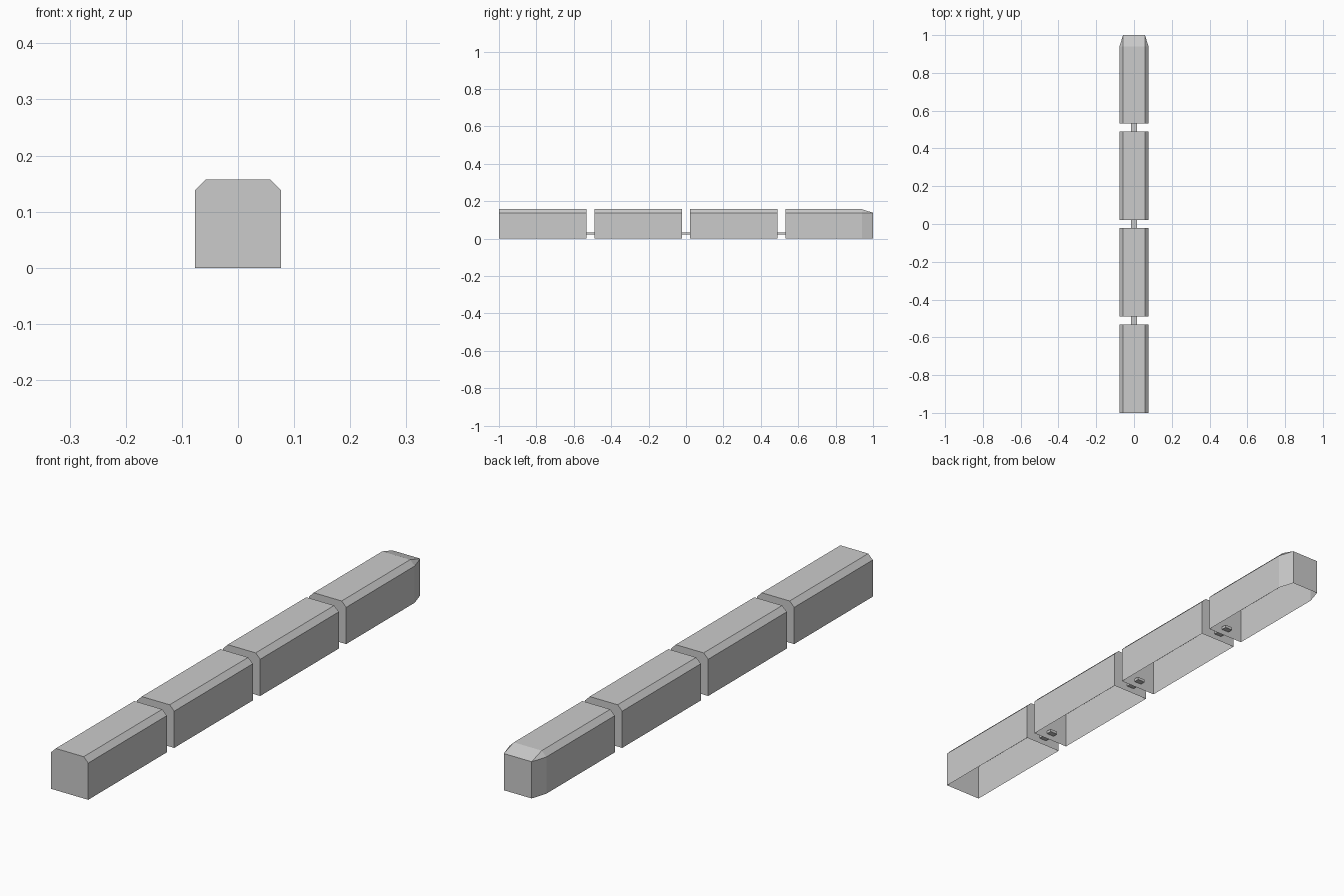
import bpy, bmesh

if "Cube" in bpy.data.objects:
    bpy.data.objects.remove(bpy.data.objects["Cube"])

W, H, C = 0.077, 0.157, 0.019    # half width, height, roof chamfer
LENGTH, GAP, NOSE = 0.467, 0.044, 0.06
PITCH = LENGTH + GAP


def add_object(name, bm):
    bmesh.ops.recalc_face_normals(bm, faces=bm.faces)
    mesh = bpy.data.meshes.new(name)
    bm.to_mesh(mesh)
    bm.free()
    obj = bpy.data.objects.new(name, mesh)
    bpy.context.collection.objects.link(obj)
    return obj


def section(bm, y, half_w, height):
    # chamfered arch, open underneath
    pts = [(-half_w, 0), (-half_w, H - C), (-W + C, height),
           (W - C, height), (half_w, H - C), (half_w, 0)]
    return [bm.verts.new((x, y, z)) for x, z in pts]


def carriage(name, y0, y1, nose=False):
    # thin hollow shell with closed ends and no floor
    bm = bmesh.new()
    rings = [section(bm, y0, W, H)]
    if nose:
        rings.append(section(bm, y1 - NOSE, W, H))
        rings.append(section(bm, y1, W - C, H - C))
    else:
        rings.append(section(bm, y1, W, H))
    for a, b in zip(rings, rings[1:]):
        for i in range(5):
            bm.faces.new((a[i], a[i + 1], b[i + 1], b[i]))
    bm.faces.new(rings[0])
    bm.faces.new(rings[-1])
    # the chamfer closes to a point at the nose
    bmesh.ops.remove_doubles(bm, verts=bm.verts, dist=1e-5)
    # make all normals point outward from the open shell
    obj = add_object(name, bm)
    roof = max(obj.data.polygons, key=lambda p: p.center.z)
    if roof.normal.z < 0:
        obj.data.flip_normals()
    return obj


def coupler(name, y):
    # flat bar reaching slightly into both carriages
    bm = bmesh.new()
    bmesh.ops.create_cube(bm, size=1)
    bmesh.ops.scale(bm, vec=(0.032, GAP + 0.042, 0.011), verts=bm.verts)
    bmesh.ops.translate(bm, vec=(0, y, 0.0265), verts=bm.verts)
    return add_object(name, bm)


# Four carriages, the last with a tapered nose, joined by couplers
for i in range(4):
    start = -1 + i * PITCH
    carriage(f"carriage_{i + 1}", start, start + LENGTH, nose=(i == 3))
    if i < 3:
        coupler(f"coupler_{i + 1}", start + LENGTH + GAP / 2)
